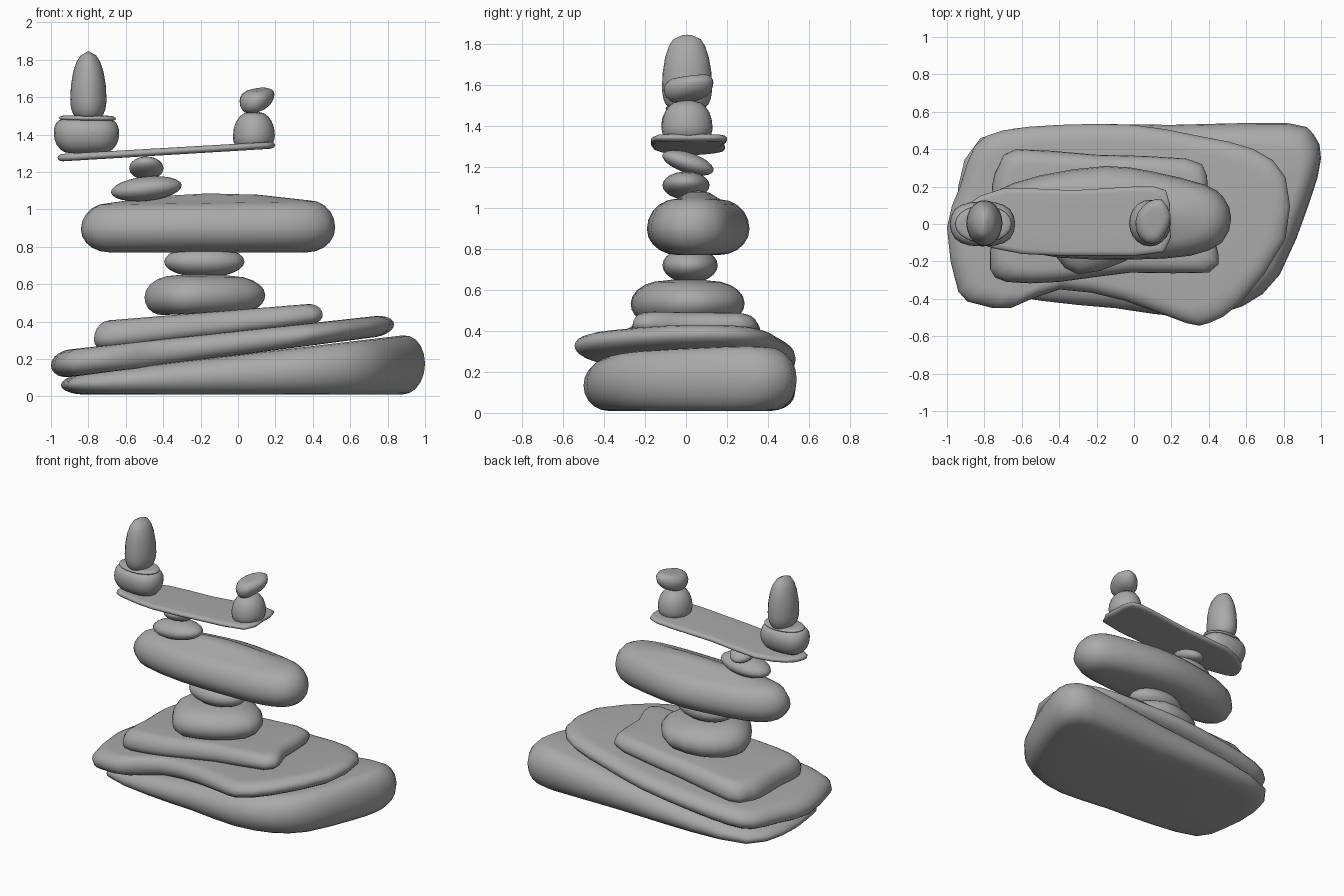
import bpy, bmesh, math
from mathutils import Vector, Matrix

cube = bpy.data.objects.get("Cube")
if cube:
    bpy.data.objects.remove(cube, do_unlink=True)

stone_grey = bpy.data.materials.new("stone_grey")
stone_grey.use_nodes = True
colour = (0.4, 0.4, 0.4, 1)
stone_grey.diffuse_color = colour
stone_grey.node_tree.nodes["Principled BSDF"].inputs["Base Color"].default_value = colour


def finish(name, bm):
    bmesh.ops.recalc_face_normals(bm, faces=bm.faces)
    mesh = bpy.data.meshes.new(name)
    bm.to_mesh(mesh)
    bm.free()
    mesh.materials.append(stone_grey)
    obj = bpy.data.objects.new(name, mesh)
    bpy.context.collection.objects.link(obj)
    bpy.ops.object.select_all(action='DESELECT')
    obj.select_set(True)
    bpy.context.view_layer.objects.active = obj
    bpy.ops.object.shade_smooth_by_angle(angle=math.radians(60))
    return obj


def rounded(points):
    """Insert a smooth midpoint between each pair of outline points."""
    result, n = [], len(points)
    for i in range(n):
        a, b, c, d = (Vector(points[(i + k) % n]) for k in (-1, 0, 1, 2))
        result += [b, (b + c) * 0.56 - (a + d) * 0.06]
    return result


def stone(name, outline, bottom, top, r_low, r_high, waist=0.5, crown=0.0, belly=0.0, lean=0.0):
    """Slab with rounded rims; bottom and top give heights at the left and right ends."""
    pts = rounded(outline)
    xs, ys = [p.x for p in pts], [p.y for p in pts]
    cx, cy = (min(xs) + max(xs)) / 2, (min(ys) + max(ys)) / 2
    hx, hy = (max(xs) - min(xs)) / 2, (max(ys) - min(ys)) / 2
    bm = bmesh.new()

    def point(x, y, t, bulge):
        f = (x - cx) / hx / 2 + 0.5
        low = bottom[0] + (bottom[1] - bottom[0]) * f
        high = top[0] + (top[1] - top[0]) * f
        return bm.verts.new((x, y, low + (high - low) * t + bulge + lean * (y - cy)))

    def ring(inset, t, shrink=1, bulge=0):
        sx, sy = (1 - inset / hx) * shrink, (1 - inset / hy) * shrink
        return [point(cx + (p.x - cx) * sx, cy + (p.y - cy) * sy, t, bulge) for p in pts]

    # Lower cap, rounded rim, upper cap
    rings = [ring(r_low, 0, 0.5, -belly * 0.75)]
    steps = 5
    for k in range(-steps, steps + 1):
        a = k / steps * math.pi / 2
        r = r_low if k < 0 else r_high
        span = waist if k < 0 else 1 - waist
        rings.append(ring(r * (1 - math.cos(a)), waist + span * math.sin(a)))
    rings.append(ring(r_high, 1, 0.5, crown * 0.75))
    n = len(pts)
    for lower, upper in zip(rings, rings[1:]):
        for i in range(n):
            j = (i + 1) % n
            bm.faces.new((lower[i], lower[j], upper[j], upper[i]))
    for loop, t, bulge in ((rings[0], 0, -belly), (rings[-1], 1, crown)):
        tip = point(cx, cy, t, bulge)
        for i in range(n):
            bm.faces.new((loop[i], loop[(i + 1) % n], tip))
    return finish(name, bm)


def pebble(name, centre, radii, pitch=0, roll=0):
    """Ellipsoid pebble, pitched about x and rolled about y (degrees)."""
    bm = bmesh.new()
    place = (Matrix.Translation(centre)
             @ Matrix.Rotation(math.radians(roll), 4, 'Y')
             @ Matrix.Rotation(math.radians(pitch), 4, 'X')
             @ Matrix.Diagonal((*radii, 1)))
    bmesh.ops.create_uvsphere(bm, u_segments=20, v_segments=12, radius=1, matrix=place)
    return finish(name, bm)


def oval(cx, cy, rx, ry, power=1.0, n=10):
    """Oval outline; a power below one squares it off."""
    def bend(v):
        return math.copysign(abs(v) ** power, v)
    angles = [math.tau * i / n for i in range(n)]
    return [(cx + rx * bend(math.cos(a)), cy + ry * bend(math.sin(a))) for a in angles]


# Broad slabs at the foot
stone("base_slab",
      [(-.94, .2), (-.82, .46), (-.4, .53), (.2, .53), (.82, .54), (.96, .48), (1, .35), (.94, .12),
       (.78, -.27), (.58, -.44), (.3, -.5), (-.1, -.45), (-.5, -.41), (-.85, -.32), (-.93, -.1)],
      (.01, .01), (.11, .34), .12, .12, waist=.5)
stone("second_slab",
      [(-1, -.02), (-.93, .2), (-.85, .42), (-.7, .5), (-.4, .53), (0, .53), (.35, .47), (.64, .4),
       (.81, .25), (.81, -.08), (.57, -.42), (.4, -.53), (.28, -.53), (-.05, -.41), (-.4, -.35),
       (-.66, -.45), (-.83, -.43), (-.94, -.36)],
      (.09, .33), (.24, .44), .1, .1, waist=.5)
stone("third_slab",
      [(-.76, .2), (-.72, .32), (-.63, .4), (-.2, .37), (.28, .35), (.39, .26), (.4, 0), (.45, -.15),
       (.4, -.26), (-.02, -.26), (-.4, -.31), (-.68, -.31), (-.77, -.24), (-.76, -.05)],
      (.24, .39), (.4, .5), .07, .08, waist=.4)

# Middle stones
stone("fourth_stone",
      [(-.5, 0), (-.42, -.17), (-.3, -.27), (-.05, -.2), (.13, -.05), (.12, .12), (-.05, .28),
       (-.3, .26), (-.45, .15)],
      (.43, .46), (.65, .64), .1, .17, waist=.45, crown=.01)
pebble("neck_stone", (-.18, .02, .72), (.215, .135, .085))
stone("long_boulder",
      [(.52, .03), (.48, .14), (.38, .21), (.1, .28), (-.15, .31), (-.5, .26), (-.75, .17),
       (-.84, .03), (-.76, -.1), (-.4, -.18), (0, -.19), (.3, -.17), (.47, -.1)],
      (.77, .77), (1.03, 1.05), .15, .14, waist=.47, crown=.045)

# Pivot under the beam
pebble("pivot_lower", (-.49, 0, 1.11), (.19, .115, .065), roll=-6)
pebble("pivot_upper", (-.49, .01, 1.22), (.092, .13, .05), pitch=-18)
stone("balance_beam",
      [(-.96, .0), (-.9, .1), (-.7, .19), (-.33, .18), (0, .2), (.17, .18), (.19, .02), (.16, -.15),
       (-.2, -.17), (-.6, -.16), (-.85, -.1), (-.95, -.06)],
      (1.255, 1.325), (1.295, 1.362), .03, .03)

# Left load
stone("left_lower_stone", oval(-.81, 0, .175, .12, .8), (1.3, 1.3), (1.48, 1.475), .085, .04, waist=.6)
stone("left_flat_stone", oval(-.805, 0, .152, .1), (1.472, 1.468), (1.503, 1.5), .05, .04)
stone("left_tall_stone", oval(-.8, .005, .097, .123), (1.49, 1.49), (1.835, 1.835),
      .04, .08, waist=.28, crown=.01)

# Right load
stone("right_lower_stone", oval(.085, .005, .112, .125), (1.335, 1.345), (1.52, 1.52),
      .025, .085, waist=.3, crown=.006)
stone("right_upper_stone", [(.195, .05), (.15, .13), (.08, .12), (.02, .06), (.01, -.03), (.06, -.1),
                            (.13, -.1), (.18, -.03)],
      (1.5, 1.55), (1.63, 1.65), .065, .05, waist=.6, lean=.12)
